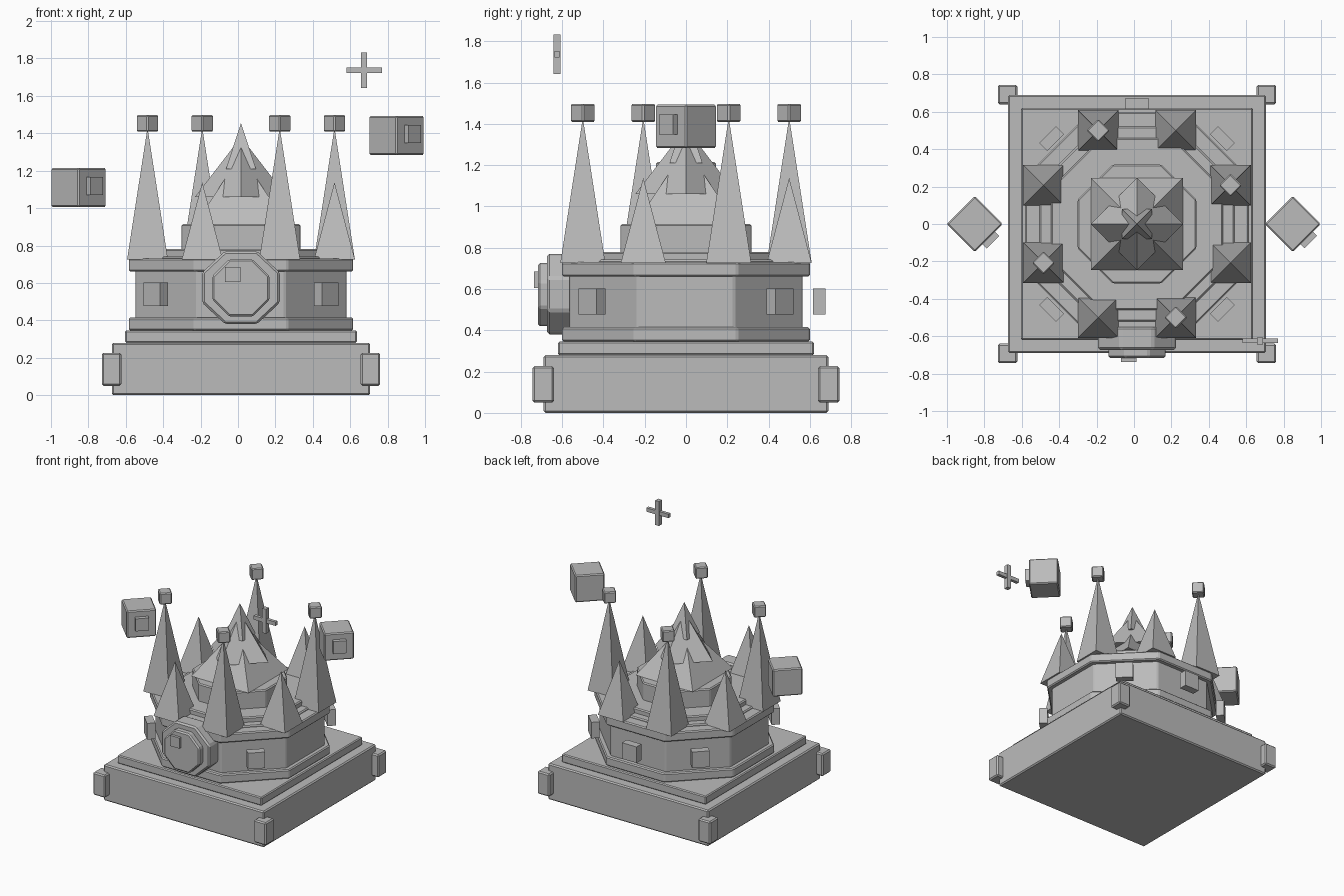
import bpy, bmesh, math
from mathutils import Matrix, Vector

if "Cube" in bpy.data.objects:
    bpy.data.objects.remove(bpy.data.objects["Cube"])

CX = 0.016  # castle axis
STEP = math.pi / 4
stone = bpy.data.materials.new("grey_stone")
stone.diffuse_color = (0.5, 0.5, 0.5, 1)
stone.use_nodes = True
stone.node_tree.nodes["Principled BSDF"].inputs["Base Color"].default_value = stone.diffuse_color


def finish(name, bm, bevel=0.0):
    """Turn a bmesh into a flat-shaded object, with bevelled edges if asked."""
    bmesh.ops.recalc_face_normals(bm, faces=bm.faces[:])
    if bevel:
        bmesh.ops.bevel(bm, geom=bm.edges[:], offset=bevel, segments=1,
                        affect='EDGES', clamp_overlap=True)
        bmesh.ops.recalc_face_normals(bm, faces=bm.faces[:])
    me = bpy.data.meshes.new(name)
    bm.to_mesh(me)
    bm.free()
    me.materials.append(stone)
    ob = bpy.data.objects.new(name, me)
    bpy.context.collection.objects.link(ob)
    return ob


def box(name, center, size, turn=0.0, bevel=0.0):
    bm = bmesh.new()
    bmesh.ops.create_cube(bm, size=1)
    bm.transform(Matrix.Translation(center) @ Matrix.Rotation(turn, 4, 'Z')
                 @ Matrix.Diagonal((*size, 1)))
    return finish(name, bm, bevel)


def prism(name, sides, apothem, z0, z1, top=1.0, turn=0.0, at=(CX, 0),
          bevel=0.0):
    """Upright regular prism; top=0 makes a pyramid. A side faces -y."""
    r = apothem / math.cos(math.pi / sides)
    bm = bmesh.new()
    bmesh.ops.create_cone(bm, cap_ends=True, segments=sides, radius1=r,
                          radius2=r * top, depth=z1 - z0)
    bmesh.ops.remove_doubles(bm, verts=bm.verts[:], dist=1e-5)
    rim = max((v.co for v in bm.verts), key=lambda c: c.xy.length)
    align = math.pi / sides - math.atan2(rim.y, rim.x)
    bm.transform(Matrix.Translation((at[0], at[1], (z0 + z1) / 2))
                 @ Matrix.Rotation(align + turn, 4, 'Z'))
    return finish(name, bm, bevel)


def plaque(name, half_x, half_z, zc, y0, y1, bevel):
    """Octagonal plate facing the front."""
    bm = bmesh.new()
    k = 1 / math.cos(math.pi / 8)
    ring = []
    for i in range(8):
        a = (i + 0.5) * STEP
        ring.append(bm.verts.new((CX + half_x * k * math.cos(a), y0,
                                  zc + half_z * k * math.sin(a))))
    face = bm.faces.new(ring)
    ext = bmesh.ops.extrude_face_region(bm, geom=[face])
    moved = [g for g in ext['geom'] if isinstance(g, bmesh.types.BMVert)]
    bmesh.ops.translate(bm, verts=moved, vec=(0, y1 - y0, 0))
    return finish(name, bm, bevel)


# Square plinth and its corner posts
box("plinth", (CX, 0, 0.14), (1.38, 1.38, 0.28), bevel=0.009)
box("plinth_step", (CX, 0, 0.3125), (1.24, 1.24, 0.065), bevel=0.007)
for sx in (-1, 1):
    for sy in (-1, 1):
        box("corner_post", (CX + sx * 0.692, sy * 0.692, 0.138),
            (0.104, 0.104, 0.176), bevel=0.009)

# Octagonal walls, rims and upper tiers
for name, apothem, z0, z1 in (
        ("wall_foot", 0.60, 0.345, 0.415),
        ("wall", 0.565, 0.40, 0.67),
        ("wall_rim", 0.60, 0.66, 0.73),
        ("roof_step_low", 0.52, 0.72, 0.742),
        ("roof_step_high", 0.46, 0.73, 0.78),
        ("drum", 0.317, 0.77, 0.915)):
    prism(name, 8, apothem, z0, z1, bevel=0.008)

# Stacked central roofs, each turned against the one below
prism("lower_roof", 4, 0.246, 0.915, 1.285, top=0)
prism("middle_roof", 4, 0.246 * math.sqrt(0.5), 1.06, 1.38, top=0, turn=STEP)
prism("top_spire", 4, 0.08, 1.21, 1.455, top=0)

# Ring of eight spires, alternately tall (with a cube finial) and short
for i in range(8):
    a = (i + 0.5) * STEP
    x, y = CX + 0.541 * math.cos(a), 0.541 * math.sin(a)
    tall = i % 2 == 0
    prism("tall_spire" if tall else "short_spire", 4, 0.109, 0.726,
          1.43 if tall else 1.138, top=0, at=(x, y))
    if tall:
        box("spire_finial", (x, y, 1.453), (0.088, 0.088, 0.088), STEP, 0.007)

# Window blocks on the diagonals and the back
for i in (1, 2, 3, 5, 7):
    a = i * STEP
    box("window_block", (CX + 0.645 * math.cos(a), 0.645 * math.sin(a), 0.54),
        (0.06, 0.125, 0.125), a)

# Front plaque with its small stud
plaque("plaque_frame", 0.208, 0.195, 0.575, -0.55, -0.673, 0.012)
plaque("plaque_panel", 0.153, 0.153, 0.573, -0.66, -0.717, 0.010)
box("plaque_stud", (-0.028, -0.715, 0.645), (0.082, 0.045, 0.082))

# Floating cubes, each with a block on its front right face
for x, z in ((-0.852, 1.11), (0.848, 1.388)):
    box("floating_cube", (x, 0, z), (0.212, 0.212, 0.21), STEP, 0.008)
    d = Vector((1, -1, 0)).normalized() * 0.115
    box("cube_block", (x + d.x, d.y, z + 0.008), (0.045, 0.095, 0.097), -STEP)

# Floating plus sign
box("plus_upright", (0.674, -0.625, 1.737), (0.032, 0.036, 0.19))
box("plus_crossbar", (0.674, -0.625, 1.737), (0.19, 0.025, 0.03))
